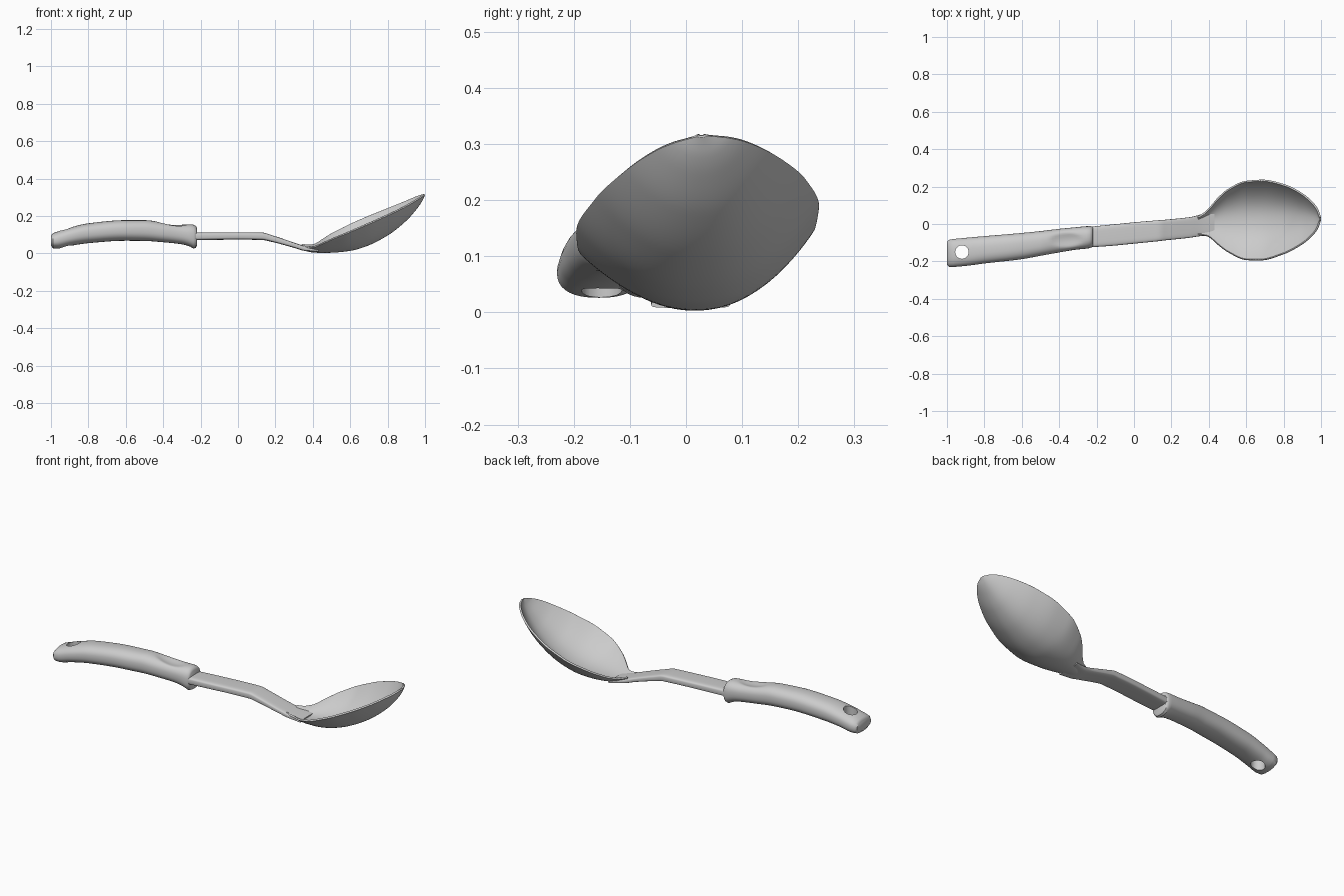
import bpy, bmesh, math

if "Cube" in bpy.data.objects:
    bpy.data.objects.remove(bpy.data.objects["Cube"])

grey = bpy.data.materials.new("plain_grey")
grey.diffuse_color = (0.6, 0.6, 0.6, 1)
grey.use_nodes = True
grey.node_tree.nodes["Principled BSDF"].inputs["Base Color"].default_value = grey.diffuse_color


def sample(rows, x):
    """Smooth (cubic Hermite) lookup of every column in a table keyed by x."""
    n = len(rows)
    i = max(k for k in range(n - 1) if rows[k][0] <= x or k == 0)
    a, b = rows[i], rows[i + 1]
    h = b[0] - a[0]
    t = min(max((x - a[0]) / h, 0), 1)
    out = []
    for c in range(1, len(a)):
        def slope(k):
            if k == 0 or k == n - 1:
                j = min(k, n - 2)
                return (rows[j + 1][c] - rows[j][c]) / (rows[j + 1][0] - rows[j][0])
            s0 = (rows[k][c] - rows[k - 1][c]) / (rows[k][0] - rows[k - 1][0])
            s1 = (rows[k + 1][c] - rows[k][c]) / (rows[k + 1][0] - rows[k][0])
            return 0 if s0 * s1 <= 0 else 2 * s0 * s1 / (s0 + s1)
        out.append(a[c] * (2*t**3 - 3*t**2 + 1) + slope(i) * h * (t**3 - 2*t**2 + t)
                   + b[c] * (3*t**2 - 2*t**3) + slope(i + 1) * h * (t**3 - t**2))
    return out


def mesh_object(name, bm):
    bmesh.ops.recalc_face_normals(bm, faces=bm.faces)
    me = bpy.data.meshes.new(name)
    bm.to_mesh(me)
    bm.free()
    me.materials.append(grey)
    ob = bpy.data.objects.new(name, me)
    bpy.context.collection.objects.link(ob)
    return ob


def smooth(ob, degrees):
    bpy.ops.object.select_all(action='DESELECT')
    bpy.context.view_layer.objects.active = ob
    ob.select_set(True)
    bpy.ops.object.shade_smooth_by_angle(angle=math.radians(degrees))


def loft(name, rows, xs, power, sides=36, dent=None):
    """Closed bar with superellipse sections: x, centre y, half width, bottom z, top z."""
    bm = bmesh.new()
    rings = []
    for x in xs:
        yc, hw, zb, zt = sample(rows, x)
        ring = []
        for k in range(sides):
            a = 2 * math.pi * k / sides
            c, s = math.cos(a), math.sin(a)
            y = yc + hw * math.copysign(abs(c) ** power, c)
            z = (zb + zt) / 2 + (zt - zb) / 2 * math.copysign(abs(s) ** power, s)
            if dent and s > 0:
                z -= dent(x, y) * s
            ring.append(bm.verts.new((x, y, z)))
        rings.append(ring)
    for r, q in zip(rings, rings[1:]):
        for k in range(sides):
            j = (k + 1) % sides
            bm.faces.new((r[k], r[j], q[j], q[k]))
    bm.faces.new(rings[0])
    bm.faces.new(rings[-1])
    return mesh_object(name, bm)


def thumb_dent(x, y):
    d = ((x + 0.36) / 0.09) ** 2 + ((y + 0.085) / 0.04) ** 2
    return 0.014 * max(0, 1 - d)


# Arched grip with a flared collar and a thumb dent
grip_rows = [
    (-1.000, -0.157, 0.062, 0.042, 0.095),
    (-0.990, -0.157, 0.072, 0.028, 0.108),
    (-0.965, -0.155, 0.075, 0.026, 0.117),
    (-0.900, -0.149, 0.075, 0.040, 0.138),
    (-0.800, -0.138, 0.073, 0.055, 0.161),
    (-0.600, -0.118, 0.070, 0.068, 0.178),
    (-0.500, -0.104, 0.066, 0.067, 0.178),
    (-0.400, -0.089, 0.063, 0.060, 0.166),
    (-0.300, -0.076, 0.060, 0.049, 0.156),
    (-0.255, -0.072, 0.060, 0.036, 0.155),
    (-0.238, -0.070, 0.059, 0.026, 0.154),
    (-0.226, -0.069, 0.056, 0.030, 0.148),
    (-0.220, -0.068, 0.050, 0.042, 0.138),
]
grip_xs = sorted({r[0] for r in grip_rows} | {-0.96 + 0.015 * i for i in range(48)})
grip = loft("grip", grip_rows, grip_xs, 0.82, dent=thumb_dent)

# Hanging hole through the end of the grip
bm = bmesh.new()
bmesh.ops.create_cone(bm, cap_ends=True, segments=28, radius1=0.036, radius2=0.036, depth=0.4)
bmesh.ops.translate(bm, verts=bm.verts, vec=(-0.92, -0.15, 0.1))
cutter = mesh_object("hole_cutter", bm)
cut = grip.modifiers.new("hanging_hole", 'BOOLEAN')
cut.object = cutter
cut.operation = 'DIFFERENCE'
cut.solver = 'EXACT'
bpy.context.view_layer.objects.active = grip
grip.select_set(True)
bpy.ops.object.modifier_apply(modifier=cut.name)
bpy.data.objects.remove(cutter)
smooth(grip, 40)

# Flat neck that dips down to the bowl
neck_rows = [
    (-0.26, -0.072, 0.054, 0.070, 0.112),
    (-0.10, -0.058, 0.057, 0.073, 0.113),
    (0.00, -0.048, 0.057, 0.074, 0.113),
    (0.13, -0.036, 0.056, 0.072, 0.112),
    (0.18, -0.031, 0.055, 0.062, 0.098),
    (0.30, -0.018, 0.055, 0.030, 0.058),
    (0.36, -0.006, 0.058, 0.013, 0.038),
    (0.43, 0.008, 0.070, 0.008, 0.020),
]
neck = loft("neck", neck_rows, [-0.26 + 0.69 * i / 46 for i in range(47)], 0.45)
smooth(neck, 50)

# Bowl: x, centre y, half width, trough z, rim z
bowl_rows = [
    (0.340, -0.010, 0.050, 0.020, 0.042),
    (0.370, -0.002, 0.060, 0.011, 0.036),
    (0.400, 0.008, 0.078, 0.005, 0.038),
    (0.450, 0.015, 0.128, 0.003, 0.062),
    (0.500, 0.018, 0.168, 0.004, 0.088),
    (0.600, 0.019, 0.212, 0.014, 0.133),
    (0.680, 0.021, 0.216, 0.036, 0.168),
    (0.800, 0.026, 0.188, 0.096, 0.219),
    (0.900, 0.028, 0.137, 0.175, 0.264),
    (0.960, 0.028, 0.085, 0.243, 0.294),
    (0.985, 0.028, 0.050, 0.280, 0.306),
    (1.000, 0.028, 0.008, 0.312, 0.314),
]
bm = bmesh.new()
across, along = 36, 60
grid = []
for i in range(along + 1):
    x = 0.34 + 0.66 * math.sin(math.pi / 2 * i / along)
    yc, hw, zb, zr = sample(bowl_rows, x)
    line = []
    for k in range(across + 1):
        t = math.sin(math.pi / 2 * (2 * k / across - 1))
        z = zb + (zr - zb) * abs(t) ** 2.2 + 0.09 * hw * t ** 3
        line.append(bm.verts.new((x, yc + hw * t, z)))
    grid.append(line)
for a, b in zip(grid, grid[1:]):
    for k in range(across):
        bm.faces.new((a[k], b[k], b[k + 1], a[k + 1]))
bowl = mesh_object("bowl", bm)
if bowl.data.polygons[len(bowl.data.polygons) // 2].normal.z < 0:
    bowl.data.flip_normals()
# Thickness grows upward from the outer surface
shell = bowl.modifiers.new("thickness", 'SOLIDIFY')
shell.thickness = 0.010
shell.offset = 1
bpy.context.view_layer.objects.active = bowl
smooth(bowl, 40)
